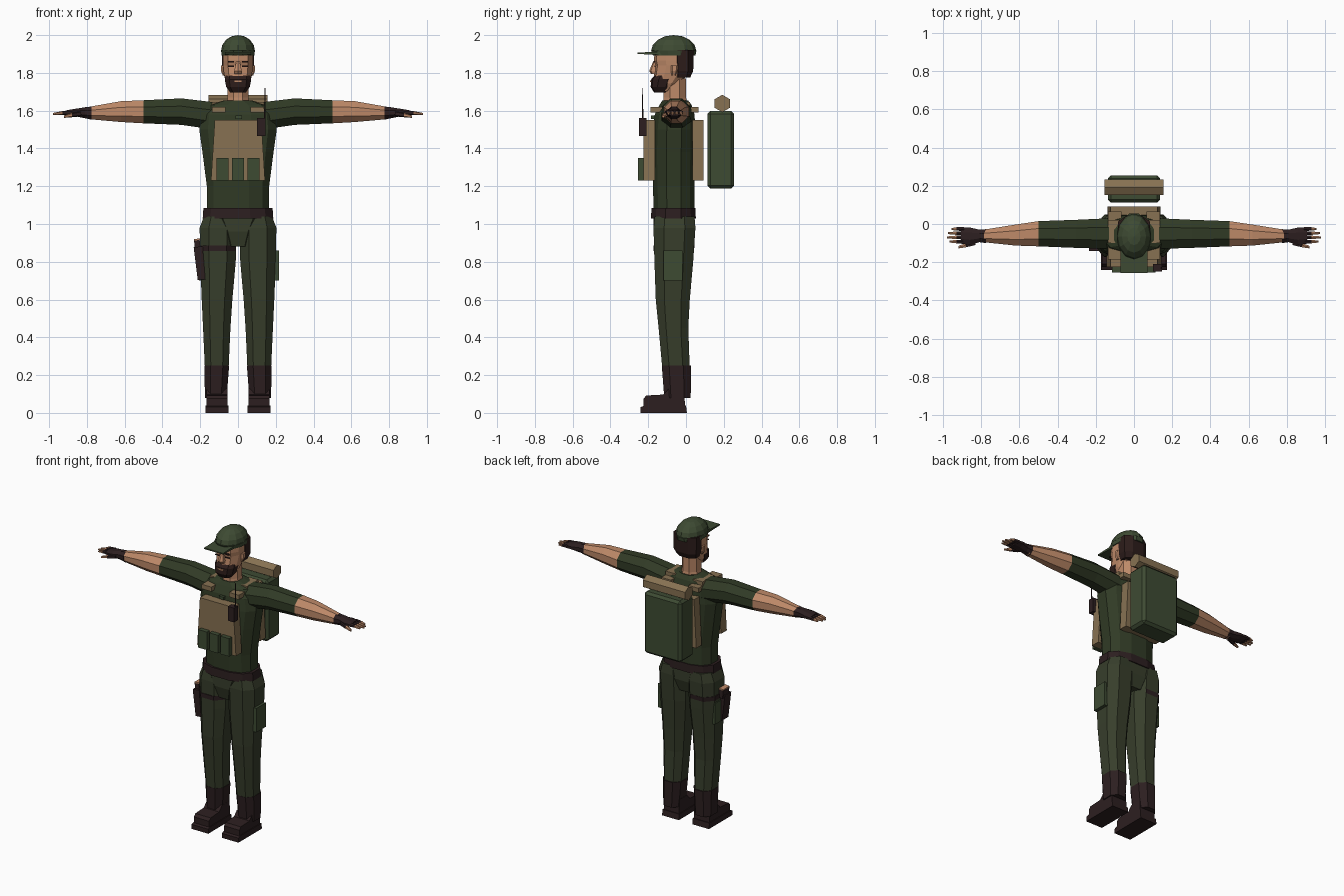
import bpy, bmesh, math
from mathutils import Vector, Matrix

old = bpy.data.objects.get("Cube")
if old:
    bpy.data.objects.remove(old)


def material(name, rgb):
    m = bpy.data.materials.new(name)
    m.use_nodes = True
    linear = [(c / 255) ** 2.2 for c in rgb] + [1.0]
    m.diffuse_color = linear
    m.node_tree.nodes["Principled BSDF"].inputs["Base Color"].default_value = linear
    return m


SHIRT = material("dark green shirt", (52, 61, 42))
PANTS = material("olive trousers", (58, 64, 47))
CLOTH = material("green canvas", (64, 76, 54))
TAN = material("tan webbing", (134, 113, 83))
SKIN = material("skin", (188, 136, 104))
HAIR = material("dark hair", (48, 34, 32))
LEATHER = material("dark brown leather", (48, 36, 37))


def finish(name, bm, mats, rule=None, bevel=0):
    bmesh.ops.recalc_face_normals(bm, faces=bm.faces)
    if rule:
        for f in bm.faces:
            f.material_index = rule(f.calc_center_median())
    mesh = bpy.data.meshes.new(name)
    bm.to_mesh(mesh)
    bm.free()
    for m in mats:
        mesh.materials.append(m)
    ob = bpy.data.objects.new(name, mesh)
    bpy.context.collection.objects.link(ob)
    if bevel:
        mod = ob.modifiers.new("bevel", "BEVEL")
        mod.width, mod.segments = bevel, 1
    return ob


def loft(name, rings, mats, axis="z", n=8, side=1, rule=None, square=1.0):
    """Rings are (position, low u, high u, low v, high v); u, v are x, y or y, z."""
    bm = bmesh.new()
    loops = []
    for t, u0, u1, v0, v1 in rings:
        loop = []
        for i in range(n):
            a = 2 * math.pi * (i + 0.5) / n
            k = math.cos(math.pi / n)
            c, s = [math.copysign(min(1, abs(w / k)) ** square, w)
                    for w in (math.cos(a), math.sin(a))]
            u = (u0 + u1) / 2 + c * (u1 - u0) / 2
            v = (v0 + v1) / 2 + s * (v1 - v0) / 2
            p = (u, v, t) if axis == "z" else (t, u, v)
            loop.append(bm.verts.new((p[0] * side, p[1], p[2])))
        loops.append(loop)
    for a, b in zip(loops, loops[1:]):
        for i in range(n):
            j = (i + 1) % n
            bm.faces.new((a[i], a[j], b[j], b[i]))
    bm.faces.new(loops[0])
    bm.faces.new(loops[-1])
    return finish(name, bm, mats, rule)


def box(name, x, y, z, mat, taper=1.0, bevel=0, tilt=0):
    """Box between limits; taper scales the width of the top, tilt leans it sideways."""
    bm = bmesh.new()
    bmesh.ops.create_cube(bm, size=1)
    mid = Vector([sum(r) / 2 for r in (x, y, z)])
    for v in bm.verts:
        if v.co.z > 0:
            v.co.x *= taper
        v.co = Vector([c * (r[1] - r[0]) for c, r in zip(v.co, (x, y, z))])
    bm.transform(Matrix.Translation(mid) @ Matrix.Rotation(tilt, 4, "Y"))
    return finish(name, bm, [mat], bevel=bevel)


def prism(name, outline, x0, x1, mat, end_scale=1.0):
    """Side outline of (y, z) points extruded across x."""
    bm = bmesh.new()
    a, b = [[bm.verts.new((x, y, z)) for y, z in outline] for x in (x0, x1)]
    bm.faces.new(a)
    bm.faces.new(b)
    for i in range(len(a)):
        j = (i + 1) % len(a)
        bm.faces.new((a[i], a[j], b[j], b[i]))
    return finish(name, bm, [mat])


# Torso, belt and pelvis
loft("torso", [(1.04, -.165, .165, -.17, .045), (1.2, -.165, .165, -.175, .045),
               (1.38, -.188, .188, -.178, .048), (1.5, -.205, .205, -.175, .05),
               (1.58, -.195, .195, -.165, .045), (1.63, -.16, .16, -.14, .03),
               (1.655, -.07, .07, -.125, .01)], [SHIRT], n=12, square=.8)
loft("belt", [(1.03, -.187, .187, -.185, .052), (1.085, -.183, .183, -.183, .05)],
     [LEATHER], n=12, square=.8)
loft("pelvis", [(.88, -.07, .07, -.15, .02), (.96, -.11, .11, -.172, .045),
                (1.04, -.17, .17, -.172, .045)], [PANTS], square=.8)

# Limbs, mirrored
for side, label in ((1, "left"), (-1, "right")):
    loft(label + "_arm", [(.13, -.13, .03, 1.5, 1.645), (.3, -.125, .022, 1.525, 1.665),
                          (.5, -.117, .015, 1.533, 1.655), (.62, -.113, -.003, 1.54, 1.65),
                          (.79, -.095, -.03, 1.555, 1.62)],
         [SHIRT, SKIN], "x", side=side, rule=lambda c: int(abs(c.x) > .5))
    loft(label + "_glove", [(.775, -.1, -.027, 1.553, 1.622), (.81, -.095, -.03, 1.56, 1.618),
                            (.86, -.11, -.018, 1.57, 1.61), (.905, -.103, -.018, 1.573, 1.603)],
         [LEATHER], "x", side=side)
    for i, tip in enumerate((.965, .98, .975, .955)):
        y = -.092 + i * .022
        loft(f"{label}_finger_{i + 1}", [(.89, y - .01, y + .01, 1.578, 1.602),
                                         (.93, y - .009, y + .009, 1.578, 1.598),
                                         (tip, y - .005, y + .005, 1.578, 1.588)],
             [LEATHER, SKIN], "x", n=6, side=side, rule=lambda c: int(abs(c.x) > .93))
    loft(label + "_thumb", [(.83, -.11, -.075, 1.57, 1.6), (.88, -.122, -.1, 1.565, 1.588),
                            (.92, -.128, -.115, 1.562, 1.575)],
         [LEATHER, SKIN], "x", n=6, side=side, rule=lambda c: int(abs(c.x) > .89))
    loft(label + "_leg", [(.23, .05, .175, -.125, .02), (.45, .04, .185, -.145, .012),
                          (.6, .03, .192, -.16, .02), (.8, .012, .2, -.167, .038),
                          (.98, .01, .203, -.172, .05), (1.04, .03, .18, -.165, .045)],
         [PANTS], side=side, square=.8)
    loft(label + "_boot_shaft", [(.08, .06, .175, -.115, .025), (.25, .047, .178, -.128, .026)],
         [LEATHER], side=side, square=.8)
    inner, outer = sorted((.055 * side, .168 * side))
    prism(label + "_boot_foot", [(-.225, .03), (-.225, .075), (-.21, .092), (-.12, .097),
                                 (-.09, .13), (-.01, .13), (-.005, .03)], inner, outer, LEATHER)
    inner, outer = sorted((.05 * side, .173 * side))
    prism(label + "_boot_sole", [(-.242, 0), (-.242, .03), (-.22, .038), (0, .038), (.005, 0)],
          inner, outer, LEATHER)
    # Shoulder webbing
    x = sorted((.065 * side, .137 * side))
    box(label + "_strap_front", x, (-.187, -.075), (1.59, 1.62), TAN)
    box(label + "_strap_top", x, (-.1, .02), (1.61, 1.645), TAN)
    box(label + "_strap_back", x, (0, .065), (1.59, 1.62), TAN)
    # Ear and eye
    loft(label + "_ear", [(1.785, .07, .08, -.075, -.055), (1.81, .07, .09, -.08, -.045),
                          (1.84, .07, .09, -.08, -.04)], [SKIN], n=6, side=side)
    x = sorted((.02 * side, .052 * side))
    box(label + "_eye", x, (-.168, -.161), (1.832, 1.838), HAIR)
    box(label + "_brow", x, (-.173, -.164), (1.856, 1.864), HAIR)

# Head
loft("neck", [(1.62, -.065, .065, -.125, .01), (1.67, -.055, .055, -.118, 0),
              (1.77, -.055, .055, -.118, 0)], [SKIN])
loft("head", [(1.705, -.045, .045, -.165, -.07), (1.745, -.065, .065, -.175, -.03),
              (1.8, -.075, .075, -.168, .015), (1.84, -.079, .079, -.163, .03),
              (1.865, -.08, .08, -.17, .034), (1.92, -.08, .08, -.165, .034)],
     [SKIN], n=10, square=.85)
loft("hair", [(1.775, -.07, .07, -.065, .022), (1.81, -.083, .083, -.068, .038),
              (1.92, -.085, .085, -.078, .042)], [HAIR], square=.8)
loft("beard", [(1.695, -.04, .04, -.168, -.1), (1.725, -.062, .062, -.187, -.07),
               (1.765, -.07, .07, -.185, -.055), (1.785, -.066, .066, -.168, -.055)],
     [HAIR], n=10, square=.85)
box("mouth", (-.022, .022), (-.19, -.182), (1.752, 1.76), SKIN)
loft("nose", [(1.795, -.018, .018, -.185, -.15), (1.81, -.02, .02, -.195, -.15),
              (1.86, -.009, .009, -.174, -.15)], [SKIN], n=6)

# Cap
bm = bmesh.new()
bmesh.ops.create_uvsphere(bm, u_segments=12, v_segments=8, radius=1)
bmesh.ops.bisect_plane(bm, geom=bm.verts[:] + bm.edges[:] + bm.faces[:], dist=.001,
                       plane_co=(0, 0, 0), plane_no=(0, 0, 1), clear_inner=True)
bmesh.ops.holes_fill(bm, edges=[e for e in bm.edges if e.is_boundary])
bm.transform(Matrix.Translation((0, -.065, 1.915)) @ Matrix.Diagonal((.09, .12, .085, 1)))
finish("cap_crown", bm, [CLOTH])
loft("cap_band", [(1.892, -.086, .086, -.175, .05), (1.918, -.09, .09, -.185, .055)],
     [CLOTH], n=12)
prism("cap_brim", [(-.257, 1.9), (-.257, 1.908), (-.13, 1.912), (-.13, 1.895)], -.07, .07, CLOTH)

# Plate carrier with magazine pouches
box("front_plate", (-.143, .143), (-.226, -.165), (1.23, 1.55), TAN, taper=.86)
box("back_plate", (-.14, .14), (.035, .092), (1.23, 1.55), TAN, taper=.88)
box("chest_tab", (-.012, .022), (-.185, -.16), (1.557, 1.575), CLOTH)
for i in range(3):
    x = -.115 + i * .082
    box(f"magazine_pouch_{i + 1}", (x, x + .064), (-.255, -.22), (1.23, 1.35), CLOTH)

# Radio
box("radio", (.1, .146), (-.25, -.21), (1.465, 1.56), LEATHER)
loft("antenna", [(1.555, .138, .146, -.234, -.226), (1.72, .141, .146, -.231, -.227)],
     [LEATHER], n=6)

# Backpack and bedroll
box("backpack", (-.137, .137), (.113, .255), (1.188, 1.598), CLOTH, bevel=.016)
roll = [(.192 + .046 * math.sin(k * math.pi / 3), 1.638 + .046 * math.cos(k * math.pi / 3))
        for k in range(6)]
prism("bedroll", roll, -.155, .155, TAN)

# Thigh gear
box("left_thigh_pouch", (.175, .218), (-.118, -.018), (.7, .86), CLOTH)
box("right_thigh_pouch", (-.207, -.17), (-.085, -.01), (.7, .84), CLOTH)
loft("holster_strap", [(.858, -.205, -.012, -.172, .042), (.887, -.206, -.012, -.173, .045)],
     [LEATHER], square=.8)
box("holster", (-.222, -.182), (-.142, -.075), (.705, .88), LEATHER, taper=1.2, tilt=-.1)
box("pistol_grip", (-.23, -.2), (-.125, -.06), (.86, .915), LEATHER, tilt=-.1)
box("grip_cap", (-.232, -.2), (-.127, -.06), (.914, .922), SKIN, tilt=-.1)
